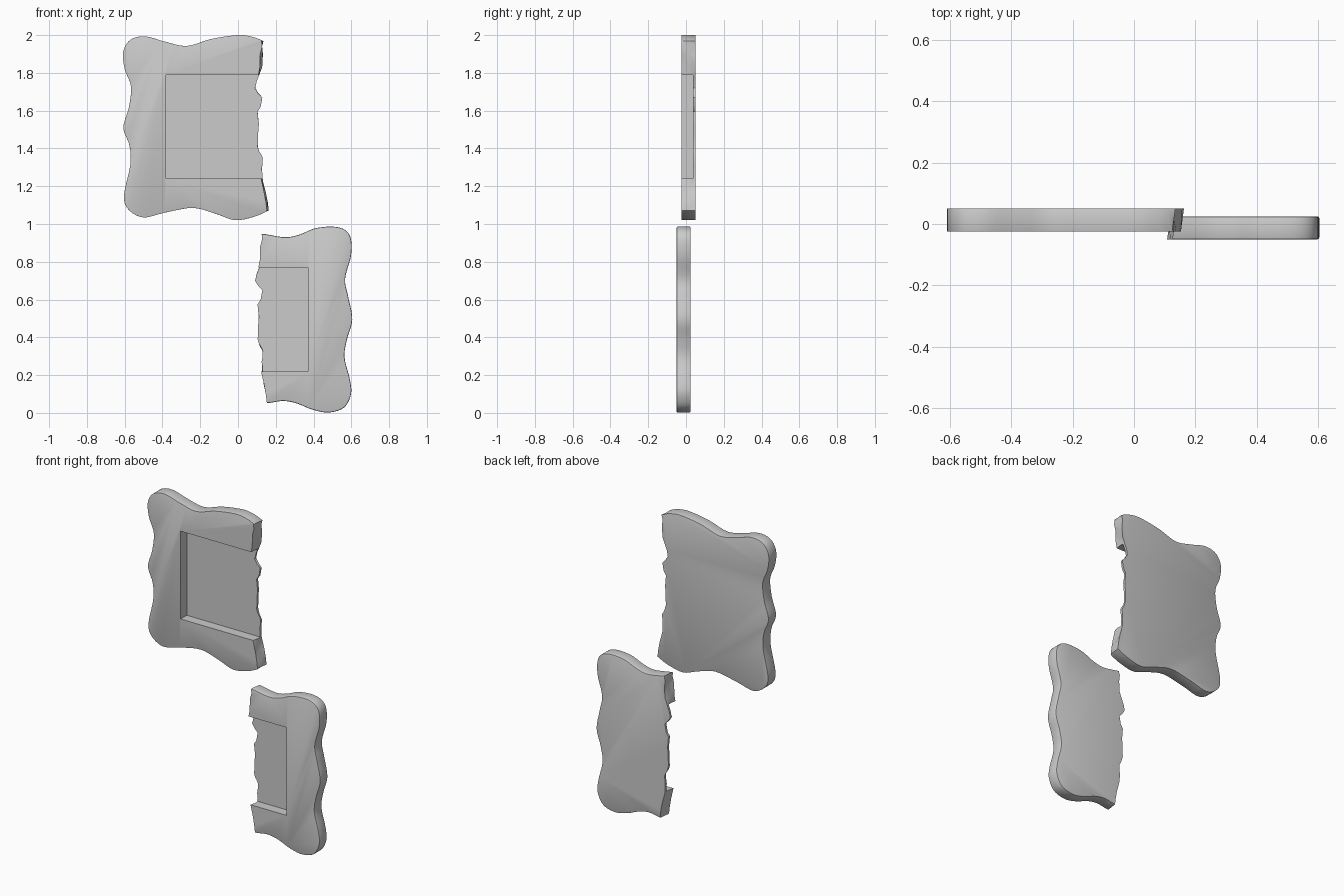
import bpy, bmesh, math, random
from mathutils import Vector

if "Cube" in bpy.data.objects:
    bpy.data.objects.remove(bpy.data.objects["Cube"])

random.seed(4)
HALF = 0.0375  # half thickness of the slab

# Wavy outer outline (x, z), running from one end of the break to the other
LEFT = [(.135, 1.968), (.08, 1.99), (0, 2.0), (-.14, 1.98), (-.27, 1.943), (-.385, 1.965),
        (-.49, 1.993), (-.57, 1.975), (-.608, 1.91), (-.6, 1.82), (-.567, 1.73),
        (-.577, 1.62), (-.607, 1.51), (-.575, 1.417), (-.57, 1.315), (-.603, 1.155),
        (-.583, 1.08), (-.503, 1.035), (-.387, 1.06), (-.24, 1.085), (-.12, 1.055),
        (-.015, 1.02), (.09, 1.04), (.163, 1.072)]
RIGHT = [(.163, .052), (.24, .063), (.312, .05), (.392, .018), (.477, .002),
         (.56, .027), (.598, .098), (.592, .178), (.564, .295), (.577, .39),
         (.605, .495), (.583, .617), (.567, .71), (.598, .83), (.598, .92),
         (.567, .968), (.503, .986), (.408, .977), (.328, .945), (.25, .93), (.135, .948)]

# Jagged break, bottom to top: (z, front x, back x), in the upper piece's height
BREAK = [(1.12, .147, .157), (1.17, .138, .147), (1.24, .122, .128), (1.29, .125, .127),
         (1.345, .128, .131), (1.375, .126, .115), (1.41, .103, .105), (1.47, .107, .106),
         (1.53, .112, .110), (1.595, .106, .104), (1.62, .112, .120), (1.67, .127, .129),
         (1.69, .11, .11), (1.72, .092, .091), (1.755, .094, .098), (1.79, .108, .112),
         (1.83, .116, .128), (1.9, .117, .132), (1.94, .128, .127)]


def smooth(pts, n=5):
    """Catmull-Rom curve through the points."""
    p = [Vector(q) for q in pts]
    p = [2 * p[0] - p[1]] + p + [2 * p[-1] - p[-2]]
    out = []
    for i in range(1, len(p) - 2):
        a, b, c, d = p[i - 1:i + 3]
        for k in range(n):
            t = k / n
            out.append(.5 * (2 * b + (c - a) * t + (2 * a - 5 * b + 4 * c - d) * t * t
                             + (3 * b - a - 3 * c + d) * t ** 3))
    return out + [p[-2]]


def box(name, lo, hi):
    bm = bmesh.new()
    bmesh.ops.create_cube(bm, size=1)
    for v in bm.verts:
        v.co = [l + (h - l) * (c + .5) for l, h, c in zip(lo, hi, v.co)]
    me = bpy.data.meshes.new(name)
    bm.to_mesh(me)
    bm.free()
    ob = bpy.data.objects.new(name, me)
    bpy.context.collection.objects.link(ob)
    ob.hide_render = True
    return ob


def slab_piece(name, outline, dz, y0, upward):
    curve = smooth(outline)
    brk = BREAK if upward else BREAK[::-1]
    n_out = len(curve)
    bm = bmesh.new()

    # Front, middle and back rings
    rings = []
    for y, t in ((-HALF, 0), (0, .5), (HALF, 1)):
        ring = []
        for i, p in enumerate(curve):
            end = i in (0, n_out - 1)
            x = p.x + (-.01 * (1 - t) if end else 0)
            ring.append(bm.verts.new((x, y + y0, p.y)))
        for k, (z, xf, xb) in enumerate(brk):
            mid = .006 * math.sin(z * 47) if t == .5 else 0
            ring.append(bm.verts.new((xf + (xb - xf) * t + mid, y + y0, z + dz)))
        rings.append(ring)
    n = len(rings[0])
    bm.faces.new(rings[0])
    bm.faces.new(rings[2][::-1])
    broken = []
    for a, b in zip(rings, rings[1:]):
        for i in range(n):
            j = (i + 1) % n
            f = bm.faces.new((a[i], b[i], b[j], a[j]))
            if i >= n_out - 1:
                broken.append(f)
    bmesh.ops.triangulate(bm, faces=broken)
    bmesh.ops.recalc_face_normals(bm, faces=bm.faces)

    # Softened outer rim, leaving the break sharp
    rim = [bm.edges.get((r[i], r[i + 1])) for r in (rings[0], rings[2])
           for i in range(n_out - 1)]
    bmesh.ops.bevel(bm, geom=rim, offset=.006, segments=2, profile=.5,
                    affect='EDGES', clamp_overlap=True)
    me = bpy.data.meshes.new(name)
    bm.to_mesh(me)
    bm.free()
    ob = bpy.data.objects.new(name, me)
    bpy.context.collection.objects.link(ob)

    # Rectangular recess in the front
    cutter = box(name + "_recess_cutter", (-.38, y0 - .2, 1.24 + dz),
                 (.37, y0 + HALF - .014, 1.79 + dz))
    mod = ob.modifiers.new("recess", 'BOOLEAN')
    mod.object = cutter
    mod.operation = 'DIFFERENCE'
    mod.solver = 'EXACT'
    bpy.context.view_layer.objects.active = ob
    for o in bpy.context.selected_objects:
        o.select_set(False)
    ob.select_set(True)
    bpy.ops.object.modifier_apply(modifier=mod.name)
    bpy.data.objects.remove(cutter)
    bpy.ops.object.shade_smooth_by_angle(angle=math.radians(30))


# Upper left piece and lower right piece of the same broken slab
slab_piece("upper_slab_piece", LEFT, 0, .0125, True)
slab_piece("lower_slab_piece", RIGHT, -1.02, -.0125, False)
